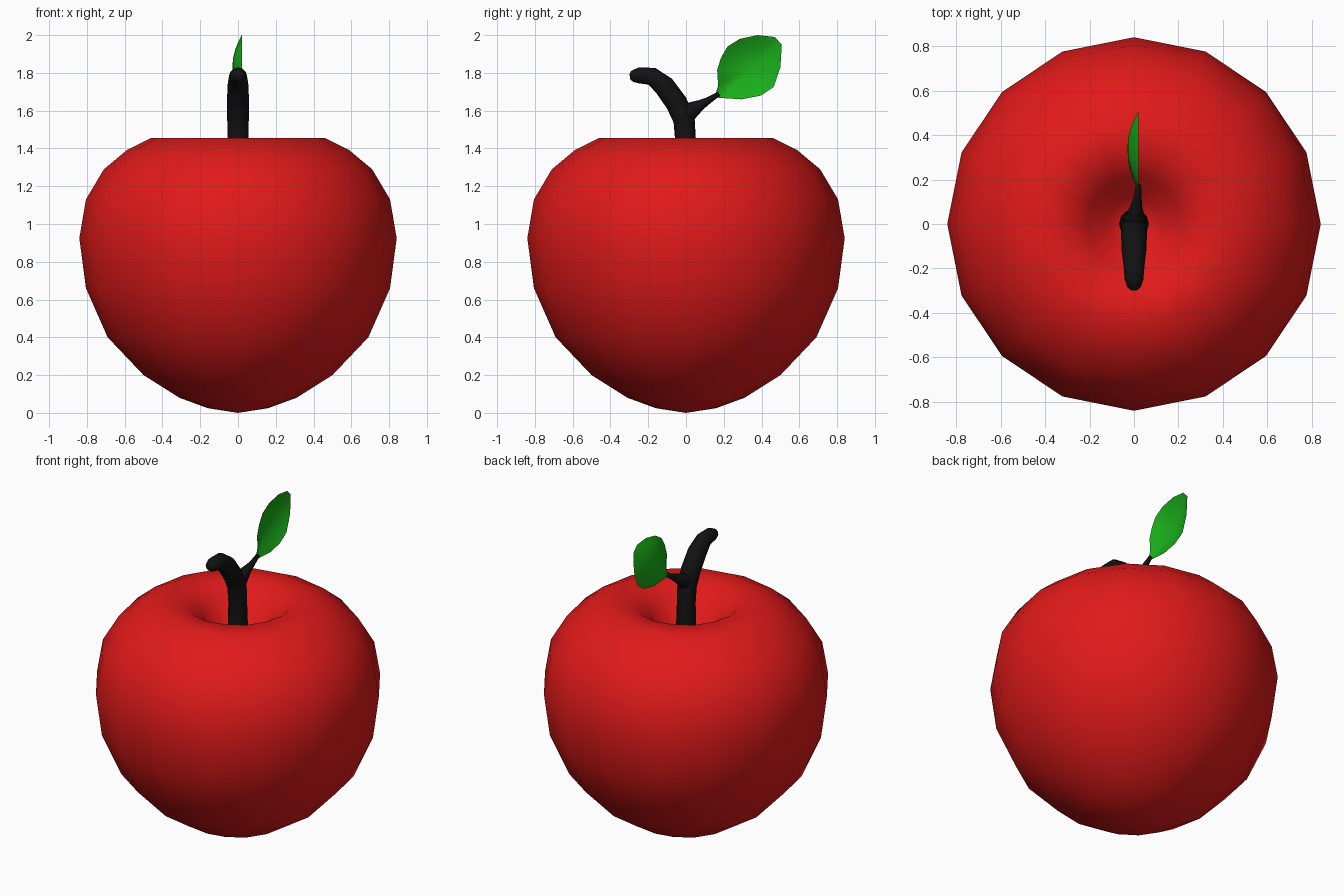
import bpy, bmesh
from math import cos, sin, pi
from mathutils import Vector

if "Cube" in bpy.data.objects:
    bpy.data.objects.remove(bpy.data.objects["Cube"])


def material(name, color):
    m = bpy.data.materials.new(name)
    m.diffuse_color = (*color, 1)
    m.use_nodes = True
    m.node_tree.nodes["Principled BSDF"].inputs["Base Color"].default_value = m.diffuse_color
    return m


def finish(name, bm, mat, recalc=True):
    if recalc:
        bmesh.ops.recalc_face_normals(bm, faces=bm.faces)
    for f in bm.faces:
        f.smooth = True
    me = bpy.data.meshes.new(name)
    bm.to_mesh(me)
    bm.free()
    me.materials.append(mat)
    ob = bpy.data.objects.new(name, me)
    bpy.context.collection.objects.link(ob)
    return ob


def skin(bm, rings, start=None, end=None):
    """Join equal-sized point rings with quads; close ends to a point."""
    loops = [[bm.verts.new(p) for p in r] for r in rings]
    n = len(loops[0])
    for a, b in zip(loops, loops[1:]):
        for i in range(n):
            j = (i + 1) % n
            bm.faces.new((a[i], a[j], b[j], b[i]))
    for loop, tip in ((loops[0], start), (loops[-1], end)):
        if tip is not None:
            v = bm.verts.new(tip)
            for i in range(n):
                bm.faces.new((loop[i], loop[(i + 1) % n], v))


def tube(name, path, sides, mat):
    """Round tube along (x, y, z, radius) points running in the y-z plane."""
    pts = [Vector(p[:3]) for p in path]
    rings = []
    for k, p in enumerate(pts):
        t = (pts[min(k + 1, len(pts) - 1)] - pts[max(k - 1, 0)]).normalized()
        u = Vector((1, 0, 0))
        v = t.cross(u).normalized()
        r = path[k][3]
        rings.append([p + (u * cos(2 * pi * i / sides) + v * sin(2 * pi * i / sides)) * r
                      for i in range(sides)])
    bm = bmesh.new()
    skin(bm, rings, pts[0], pts[-1])
    return finish(name, bm, mat)


red = material("red_skin", (0.75, 0.01, 0.01))
black = material("dark_bark", (0.006, 0.006, 0.006))
green = material("leaf_green", (0.01, 0.42, 0.01))

# Apple body: 16-sided lathe with a dimple on top
profile = [(0.16, 0.025), (0.31, 0.08), (0.50, 0.20), (0.69, 0.40), (0.805, 0.66),
           (0.84, 0.925), (0.805, 1.13), (0.71, 1.29), (0.59, 1.39), (0.46, 1.455),
           (0.32, 1.45), (0.21, 1.37), (0.12, 1.26), (0.06, 1.23)]
bm = bmesh.new()
skin(bm, [[(r * cos(pi * i / 8), r * sin(pi * i / 8), z) for i in range(16)]
          for r, z in profile], (0, 0, 0), (0, 0, 1.22))
finish("apple_body", bm, red)

# Stem bending forward
tube("stem", [(0, 0, 1.2, 0.07), (0, 0, 1.3, 0.058), (0, -0.003, 1.45, 0.055),
              (0, -0.01, 1.55, 0.057), (0, -0.05, 1.64, 0.058), (0, -0.115, 1.73, 0.056),
              (0, -0.18, 1.782, 0.048), (0, -0.25, 1.787, 0.042),
              (0, -0.285, 1.782, 0.03), (0, -0.297, 1.78, 0.015)], 12, black)

# Twig carrying the leaf
tube("twig", [(0, -0.02, 1.55, 0.05), (0.003, 0.03, 1.605, 0.045),
              (0.01, 0.08, 1.632, 0.027), (0.016, 0.12, 1.655, 0.018),
              (0.02, 0.175, 1.69, 0.012)], 8, black)

# Cupped leaf: flat rim, belly pushed towards -x
outline = [(0.15, 1.67), (0.17, 1.73), (0.165, 1.815), (0.185, 1.88), (0.22, 1.94),
           (0.285, 1.98), (0.38, 2.0), (0.47, 1.99), (0.507, 1.95), (0.50, 1.83),
           (0.464, 1.725), (0.396, 1.68), (0.295, 1.66), (0.19, 1.667)]
cy, cz = 0.34, 1.83
bm = bmesh.new()
skin(bm, [[(0.02 - 0.05 * (1 - s * s), cy + (y - cy) * s, cz + (z - cz) * s)
           for y, z in outline] for s in (1, 0.8, 0.55, 0.28)], end=(-0.03, cy, cz))
finish("leaf", bm, green)
